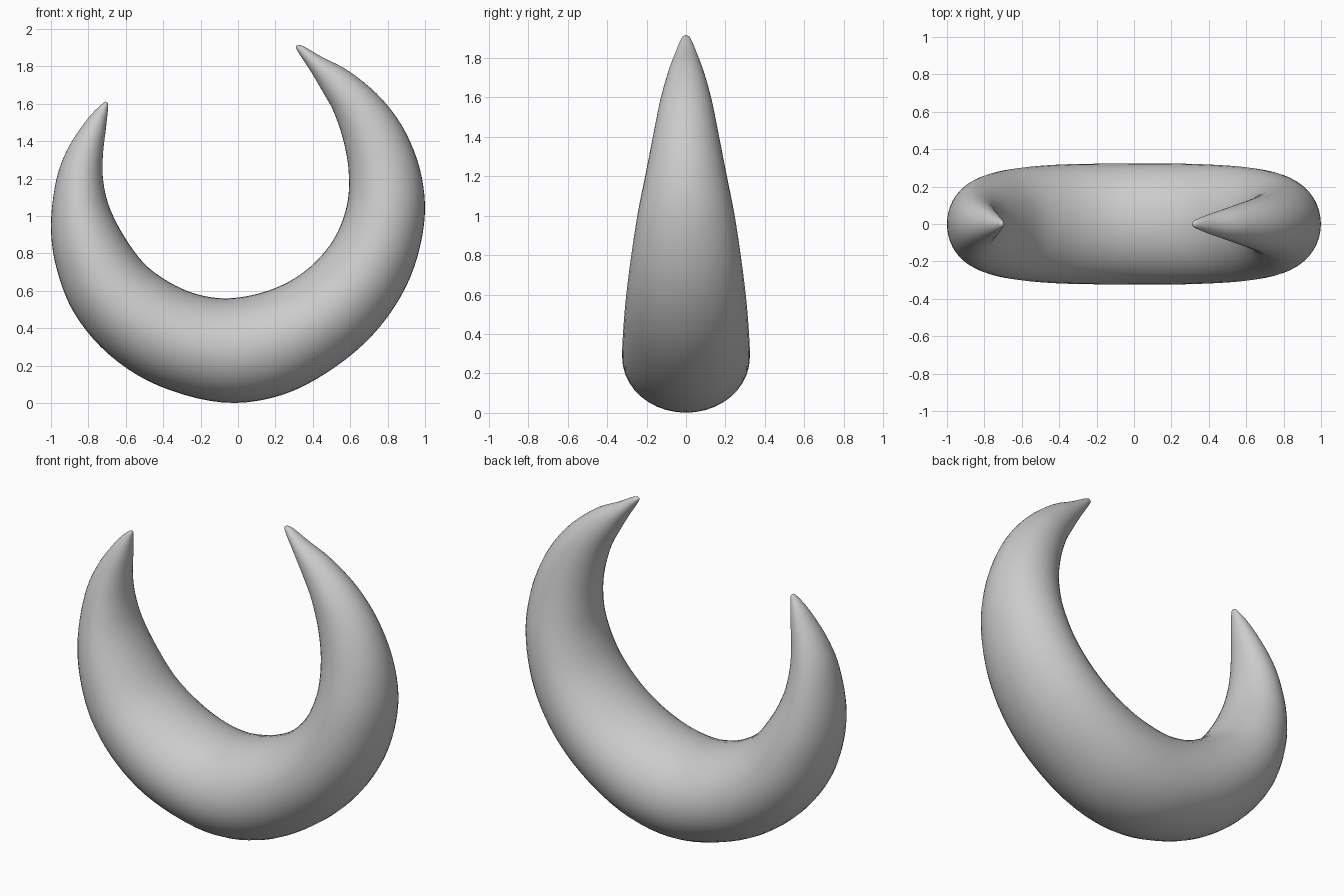
import bpy, bmesh, math
from mathutils import Vector

# Stations along the crescent: outer x, outer z, inner x, inner z, half depth in y
STATIONS = [
    (-0.702, 1.610, -0.698, 1.606, 0.004),
    (-0.722, 1.603, -0.694, 1.585, 0.020),
    (-0.800, 1.525, -0.706, 1.470, 0.063),
    (-0.905, 1.370, -0.722, 1.330, 0.112),
    (-0.970, 1.200, -0.722, 1.200, 0.155),
    (-1.000, 0.950, -0.692, 1.060, 0.205),
    (-0.970, 0.720, -0.620, 0.910, 0.250),
    (-0.875, 0.480, -0.510, 0.755, 0.285),
    (-0.690, 0.260, -0.390, 0.660, 0.308),
    (-0.430, 0.095, -0.245, 0.590, 0.320),
    (-0.080, 0.003, -0.080, 0.560, 0.323),
    (0.240, 0.045, 0.100, 0.583, 0.324),
    (0.530, 0.200, 0.270, 0.648, 0.318),
    (0.760, 0.410, 0.410, 0.750, 0.305),
    (0.920, 0.670, 0.520, 0.890, 0.280),
    (0.995, 0.960, 0.583, 1.060, 0.245),
    (0.982, 1.210, 0.592, 1.230, 0.203),
    (0.900, 1.440, 0.567, 1.390, 0.165),
    (0.770, 1.625, 0.515, 1.550, 0.130),
    (0.600, 1.770, 0.450, 1.670, 0.092),
    (0.450, 1.850, 0.385, 1.780, 0.057),
    (0.345, 1.910, 0.322, 1.876, 0.024),
    (0.312, 1.911, 0.309, 1.905, 0.004),
]
SIDES, STEPS = 40, 5


def smooth_stations(pts, steps):
    """Catmull-Rom interpolation between the stations."""
    out = []
    for i in range(len(pts) - 1):
        p0, p1 = pts[max(i - 1, 0)], pts[i]
        p2, p3 = pts[i + 1], pts[min(i + 2, len(pts) - 1)]
        for s in range(steps):
            t = s / steps
            out.append([0.5 * (2 * b + (c - a) * t + (2 * a - 5 * b + 4 * c - d) * t * t
                               + (3 * b - a - 3 * c + d) * t ** 3)
                        for a, b, c, d in zip(p0, p1, p2, p3)])
    out.append(list(pts[-1]))
    return out


# Loft oval rings along the crescent
bm = bmesh.new()
rings = []
for ox, oz, ix, iz, depth in smooth_stations(STATIONS, STEPS):
    outer, inner = Vector((ox, 0, oz)), Vector((ix, 0, iz))
    mid, half = (outer + inner) / 2, (outer - inner) / 2
    rings.append([bm.verts.new(mid + half * math.cos(a) + Vector((0, depth * math.sin(a), 0)))
                  for a in (2 * math.pi * k / SIDES for k in range(SIDES))])
for r0, r1 in zip(rings, rings[1:]):
    for k in range(SIDES):
        n = (k + 1) % SIDES
        bm.faces.new((r0[k], r0[n], r1[n], r1[k]))

# Close the two tips
bm.faces.new(rings[0])
bm.faces.new(rings[-1])
bmesh.ops.recalc_face_normals(bm, faces=bm.faces)
for f in bm.faces:
    f.smooth = True

mesh = bpy.data.meshes.new("crescent_horn")
bm.to_mesh(mesh)
bm.free()
bpy.context.collection.objects.link(bpy.data.objects.new("crescent_horn", mesh))
